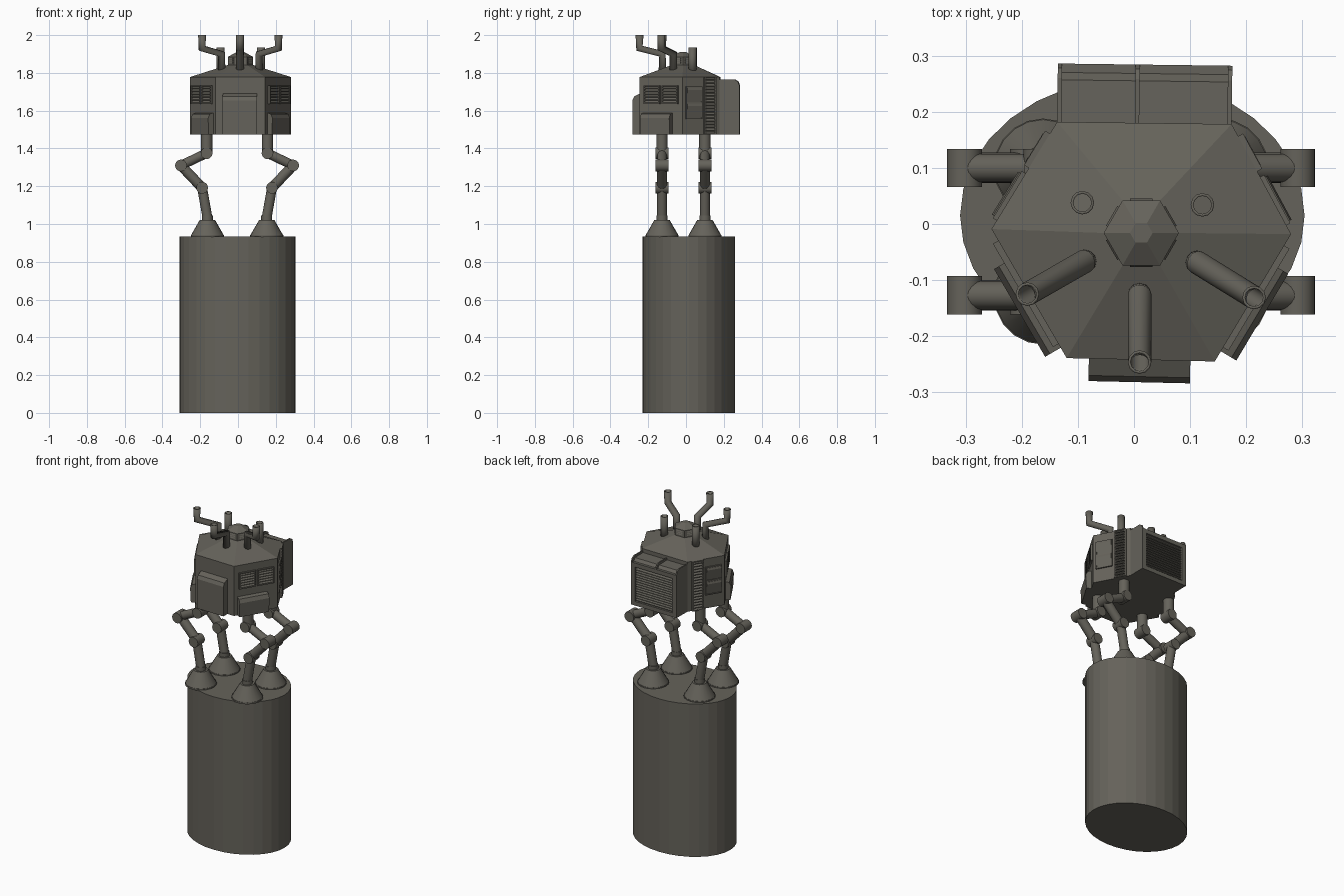
import bpy, bmesh, math
from mathutils import Vector

cube = bpy.data.objects.get("Cube")
if cube:
    bpy.data.objects.remove(cube, do_unlink=True)

metal = bpy.data.materials.new("dull_brown_grey")
metal.use_nodes = True
COLOUR = (0.13, 0.123, 0.103, 1)
metal.diffuse_color = COLOUR
metal.node_tree.nodes["Principled BSDF"].inputs["Base Color"].default_value = COLOUR

FLOOR, EAVE = 1.475, 1.778
HULL = [Vector(p) for p in [(-0.254, -0.009), (-0.12, -0.239), (0.144, -0.245),
                            (0.28, -0.018), (0.174, 0.178), (-0.137, 0.182)]]
CAP_CENTRE = Vector((0.013, -0.016))


def finish(name, bm, smooth=False):
    bmesh.ops.recalc_face_normals(bm, faces=bm.faces)
    mesh = bpy.data.meshes.new(name)
    bm.to_mesh(mesh)
    bm.free()
    mesh.materials.append(metal)
    obj = bpy.data.objects.new(name, mesh)
    bpy.context.collection.objects.link(obj)
    if smooth:
        bpy.ops.object.select_all(action='DESELECT')
        obj.select_set(True)
        bpy.context.view_layer.objects.active = obj
        bpy.ops.object.shade_smooth_by_angle(angle=math.radians(35))
    return obj


def loft(bm, rings):
    """Closed skin through rings with equal point counts."""
    loops = [[bm.verts.new(p) for p in ring] for ring in rings]
    n = len(loops[0])
    for low, high in zip(loops, loops[1:]):
        for i in range(n):
            j = (i + 1) % n
            bm.faces.new((low[i], low[j], high[j], high[i]))
    bm.faces.new(loops[0])
    bm.faces.new(loops[-1])


def ring(points, z):
    return [(p.x, p.y, z) for p in points]


def rod(bm, a, b, r1, r2=None, sides=20):
    """Round bar or cone between two points."""
    a, b = Vector(a), Vector(b)
    turn = (b - a).to_track_quat('Z', 'Y')
    angles = [math.tau * i / sides for i in range(sides)]
    circle = [Vector((math.cos(t), math.sin(t), 0)) for t in angles]
    loft(bm, [[p + turn @ (c * r) for c in circle]
              for p, r in ((a, r1), (b, r2 or r1))])


def wall(index):
    return HULL[index], HULL[(index + 1) % 6]


def extrude_on_wall(bm, side, u0, u1, profile):
    """Sweep an (outward, height) profile along part of a wall."""
    a, b = side
    along = b - a
    out = Vector((along.y, -along.x)).normalized()
    loft(bm, [[(*(a + along * u + out * d), z) for d, z in profile] for u in (u0, u1)])


def panel(name, side, u0, u1, profile):
    bm = bmesh.new()
    extrude_on_wall(bm, side, u0, u1, profile)
    return finish(name, bm)


def louvres(bm, side, u0, u1, z0, z1, count, base=0.0, depth=0.009):
    """Stack of sloping slats on a wall."""
    step = (z1 - z0) / count
    for i in range(count):
        z = z0 + i * step
        extrude_on_wall(bm, side, u0, u1, [(base - 0.004, z), (base + depth, z),
                                           (base + depth, z + step * 0.25),
                                           (base, z + step * 0.9), (base - 0.004, z + step * 0.9)])


def frame(bm, side, u0, u1, z0, z1, bu, bz, d0, d1):
    """Rectangular border on a wall."""
    for ua, ub, za, zb in ((u0, u1, z0, z0 + bz), (u0, u1, z1 - bz, z1),
                           (u0, u0 + bu, z0, z1), (u1 - bu, u1, z0, z1)):
        extrude_on_wall(bm, side, ua, ub, [(d0, za), (d1, za), (d1, zb), (d0, zb)])


# Oval column
bm = bmesh.new()
oval = [Vector((-0.003 + 0.307 * math.cos(math.tau * i / 32),
                0.015 + 0.245 * math.sin(math.tau * i / 32))) for i in range(32)]
loft(bm, [ring(oval, 0), ring(oval, 0.935)])
finish("column", bm)

# Six-sided hull with sloping roof
bm = bmesh.new()
cap = [CAP_CENTRE + Vector((math.cos(t), math.sin(t))) * 0.067
       for t in (math.pi + math.tau * i / 6 for i in range(6))]
loft(bm, [ring(HULL, FLOOR), ring(HULL, EAVE), ring(cap, 1.842)])
finish("hull", bm)

# Roof cap with a shallow point
bm = bmesh.new()
loft(bm, [ring(cap, 1.83), ring(cap, 1.885),
          ring([CAP_CENTRE.lerp(p, 0.3) for p in cap], 1.91)])
for i in range(6):
    louvres(bm, (cap[i], cap[(i + 1) % 6]), 0.2, 0.8, 1.85, 1.88, 3, depth=0.003)
finish("roof_cap", bm)

# Chimneys: three bent outward, two straight
paths = {"chimney_front": [(0.01, -0.125), (0.01, -0.246)],
         "chimney_right": [(-0.087, -0.066), (-0.19, -0.125)],
         "chimney_left": [(0.112, -0.068), (0.214, -0.131)],
         "stack_right": [(-0.092, 0.038)],
         "stack_left": [(0.122, 0.034)]}
for name, spots in paths.items():
    foot = spots[0]
    points = [(*foot, 1.79), (*foot, 1.935)]
    if len(spots) == 2:
        points = [(*foot, 1.79), (*foot, 1.9), (*spots[1], 1.93), (*spots[1], 2.0)]
    curve = bpy.data.curves.new(name, 'CURVE')
    curve.dimensions = '3D'
    curve.bevel_depth = 0.021
    curve.bevel_resolution = 4
    spline = curve.splines.new('POLY')
    spline.points.add(len(points) - 1)
    for sp, p in zip(spline.points, points):
        sp.co = (*p, 1)
    curve.materials.append(metal)
    pipe = bpy.data.objects.new(name, curve)
    bpy.context.collection.objects.link(pipe)
    pipe.modifiers.new("wall", 'SOLIDIFY').thickness = 0.005

# Front door
panel("front_door", wall(1), 0.15, 0.835,
      [(-0.01, FLOOR), (0.04, FLOOR), (0.04, 1.655), (0.03, 1.675), (0, 1.69), (-0.01, 1.69)])

# Matching parts on both sides; the right walls run the other way
for label, front, back, flip in (("left", 2, 3, False), ("right", 0, 5, True)):
    def span(u0, u1):
        return (1 - u1, 1 - u0) if flip else (u0, u1)

    # Low locker on the front corner wall
    panel(label + "_locker", wall(front), *span(0.08, 0.76),
          [(-0.01, FLOOR), (0.028, FLOOR), (0.032, 1.56), (0.022, 1.582), (0, 1.588), (-0.01, 1.588)])
    # Pair of vents
    bm = bmesh.new()
    for u in (span(0.11, 0.49), span(0.53, 0.91)):
        louvres(bm, wall(front), *u, 1.64, 1.73, 6)
        frame(bm, wall(front), *u, 1.635, 1.733, 0.025, 0.005, -0.004, 0.011)
    finish(label + "_vents", bm)
    # Two hooded windows
    bm = bmesh.new()
    for z in (1.56, 1.645):
        extrude_on_wall(bm, wall(back), *span(0.1, 0.5),
                        [(-0.004, z), (0.003, z), (0.013, z + 0.065),
                         (0.01, z + 0.078), (-0.004, z + 0.08)])
        frame(bm, wall(back), *span(0.08, 0.52), z - 0.003, z + 0.083, 0.025, 0.005, -0.004, 0.008)
    finish(label + "_windows", bm)
    # Ribbed strip
    bm = bmesh.new()
    louvres(bm, wall(back), *span(0.6, 0.86), FLOOR, EAVE, 18, depth=0.011)
    frame(bm, wall(back), *span(0.57, 0.89), FLOOR, EAVE, 0.04, 0.006, -0.004, 0.01)
    finish(label + "_ribbed_strip", bm)

# Rear engine box, fins and grille
back = wall(4)
panel("engine_box", back, 0.01, 0.99, [(-0.02, FLOOR), (0.092, FLOOR), (0.092, 1.73),
                                       (0.075, 1.752), (-0.02, 1.755)])
fin = [(-0.015, FLOOR), (0.104, FLOOR), (0.104, 1.735), (0.096, 1.755), (0.078, 1.766), (-0.015, 1.766)]
for name, u0, u1 in (("left_fin", 0, 0.025), ("right_fin", 0.975, 1)):
    panel(name, back, u0, u1, fin)
panel("centre_fin", back, 0.53, 0.555, [(-0.015, 1.74), (0.09, 1.72), (0.104, 1.735),
                                        (0.096, 1.755), (0.078, 1.766), (-0.015, 1.766)])
bm = bmesh.new()
louvres(bm, back, 0.1, 0.9, 1.505, 1.705, 14, base=0.092, depth=0.008)
frame(bm, back, 0.02, 0.98, FLOOR, 1.735, 0.07, 0.025, 0.085, 0.104)
finish("rear_grille", bm)

# Four jointed legs with flared feet
for side_name, side in (("left", 1), ("right", -1)):
    for end_name, y in (("front", -0.127), ("back", 0.1)):
        bm = bmesh.new()
        joints = [(-0.005 + side * x, y, z) for x, z in
                  ((0.161, 1.48), (0.161, 1.375), (0.297, 1.31), (0.185, 1.192), (0.157, 1.035))]
        for a, b, r in zip(joints, joints[1:], (0.03, 0.025, 0.027, 0.026)):
            rod(bm, a, b, r)
        for x, _, z in joints[1:4]:
            rod(bm, (x, y - 0.034, z), (x, y + 0.034, z), 0.031)
        finish(f"{end_name}_{side_name}_leg", bm, True)
        bm = bmesh.new()
        x = joints[-1][0]
        rod(bm, (x, y, 0.932), (x, y, 0.942), 0.088)
        rod(bm, (x, y, 0.942), (x, y, 1.022), 0.086, 0.04)
        rod(bm, (x, y, 1.02), (x, y, 1.045), 0.029)
        finish(f"{end_name}_{side_name}_foot", bm, True)
